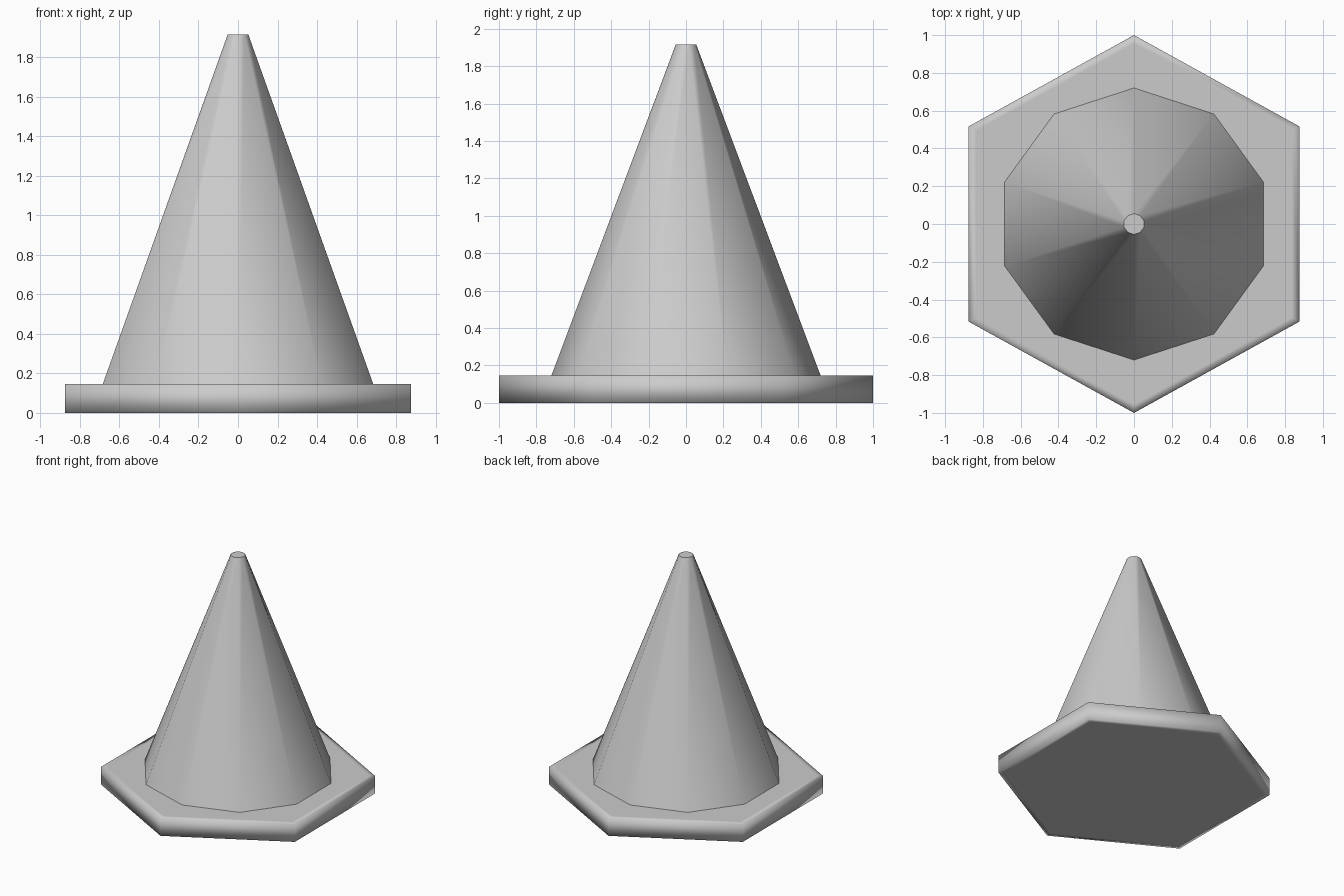
import bpy, bmesh
from math import sin, cos, pi

if "Cube" in bpy.data.objects:
    bpy.data.objects.remove(bpy.data.objects["Cube"])


def finish(bm, name):
    bmesh.ops.recalc_face_normals(bm, faces=bm.faces[:])
    for f in bm.faces:
        f.smooth = True
    mesh = bpy.data.meshes.new(name)
    bm.to_mesh(mesh)
    bm.free()
    obj = bpy.data.objects.new(name, mesh)
    bpy.context.collection.objects.link(obj)
    return obj


def loft(rings):
    # Closed solid through stacked rings of equal point count
    bm = bmesh.new()
    loops = [[bm.verts.new(p) for p in ring] for ring in rings]
    n = len(loops[0])
    for a, b in zip(loops, loops[1:]):
        for i in range(n):
            j = (i + 1) % n
            bm.faces.new((a[i], a[j], b[j], b[i]))
    bm.faces.new(loops[0][::-1])
    bm.faces.new(loops[-1])
    return bm


# Hexagonal base slab, soft shaded rim with narrow flat border loops
BASE_TOP = 0.145
hexagon = [(0, 1), (-0.875, 0.517), (-0.875, -0.517),
           (0, -1), (0.875, -0.517), (0.875, 0.517)]


def hex_ring(scale, z):
    return [(x * scale, y * scale, z) for x, y in hexagon]


finish(loft([hex_ring(0.955, 0), hex_ring(1, 0),
             hex_ring(1, BASE_TOP), hex_ring(0.955, BASE_TOP)]), "base_slab")


# Ten-sided tapered body with a small flat tip
def round_ring(radius, z):
    return [(-radius * sin(i * pi / 5), radius * cos(i * pi / 5), z)
            for i in range(10)]


bm = loft([round_ring(0.72, BASE_TOP), round_ring(0.055, 1.915)])
bmesh.ops.recalc_face_normals(bm, faces=bm.faces[:])
for e in bm.edges:
    if abs(e.verts[0].co.z - e.verts[1].co.z) < 0.01:
        e.smooth = False  # crisp tip and foot edges
finish(bm, "cone_body")
